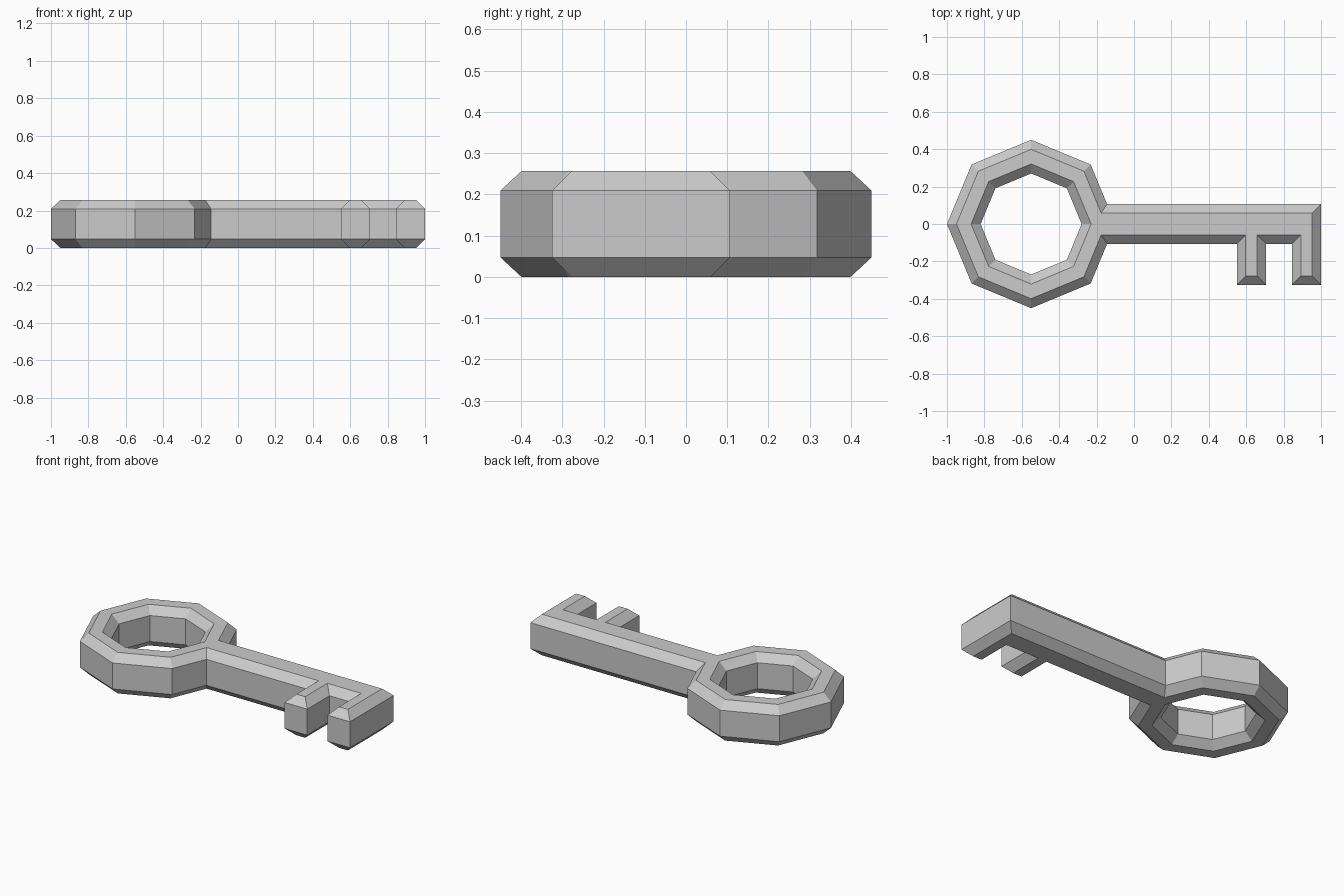
import bpy, bmesh, math
from mathutils import Vector

if "Cube" in bpy.data.objects:
    bpy.data.objects.remove(bpy.data.objects["Cube"])

HEIGHT, BEVEL = 0.256, 0.047
CENTRE_X, OUTER, INNER = -0.55, 0.45, 0.27
HALF_SHAFT = 0.106


def octagon(radius, steps):
    return [Vector((CENTRE_X + radius * math.cos(k * math.pi / 4),
                    radius * math.sin(k * math.pi / 4))) for k in steps]


def inset(points, dist):
    """Mitred offset towards the left of the travel direction."""
    result = []
    for i, p in enumerate(points):
        a = (p - points[i - 1]).normalized()
        b = (points[(i + 1) % len(points)] - p).normalized()
        na, nb = Vector((-a.y, a.x)), Vector((-b.y, b.x))
        result.append(p + (na + nb) * dist / (1 + na.dot(nb)))
    return result


# Outline, counter-clockwise: ring, then shaft with two teeth
join_x = CENTRE_X + OUTER - HALF_SHAFT * math.tan(math.pi / 8)
shaft = [(join_x, -HALF_SHAFT), (0.55, -HALF_SHAFT), (0.55, -0.325),
         (0.705, -0.325), (0.705, -HALF_SHAFT), (0.845, -HALF_SHAFT),
         (0.845, -0.325), (1.0, -0.325), (1.0, HALF_SHAFT), (join_x, HALF_SHAFT)]
outline = octagon(OUTER, range(1, 8)) + [Vector(p) for p in shaft]
# Hole, clockwise so that its inset also goes into the material
hole = octagon(INNER, range(8, 0, -1))

bm = bmesh.new()
layers = [(0, BEVEL), (BEVEL, 0), (HEIGHT - BEVEL, 0), (HEIGHT, BEVEL)]
caps = {0: [], 3: []}
for loop in (outline, hole):
    rings = [[bm.verts.new((p.x, p.y, z)) for p in inset(loop, d)] for z, d in layers]
    n = len(loop)
    # Walls and chamfers
    for low, high in zip(rings, rings[1:]):
        for i in range(n):
            j = (i + 1) % n
            bm.faces.new((low[i], low[j], high[j], high[i]))
    for level in caps:
        r = rings[level]
        caps[level] += [bm.edges.get((r[i], r[(i + 1) % n])) for i in range(n)]

# Flat top and bottom, with the hole left open
for edges in caps.values():
    bmesh.ops.triangle_fill(bm, edges=edges, use_beauty=True, normal=(0, 0, 1))
bmesh.ops.recalc_face_normals(bm, faces=bm.faces)

mesh = bpy.data.meshes.new("key")
bm.to_mesh(mesh)
bm.free()
bpy.context.collection.objects.link(bpy.data.objects.new("key", mesh))
